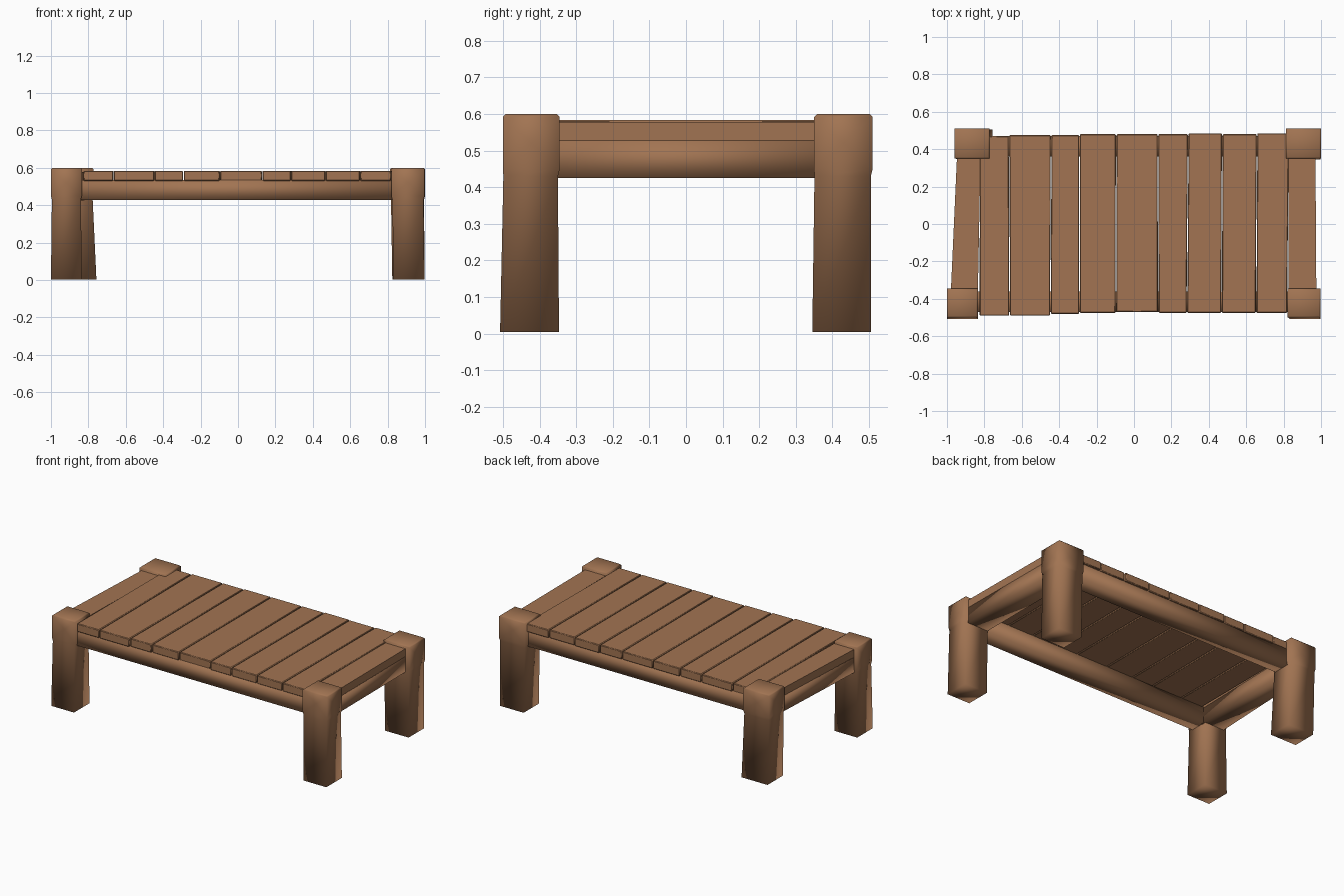
import bpy
import bmesh

cube = bpy.data.objects.get("Cube")
if cube:
    bpy.data.objects.remove(cube)

wood = bpy.data.materials.new("warm_brown_wood")
wood.use_nodes = True
wood.diffuse_color = (0.36, 0.175, 0.085, 1)
wood.node_tree.nodes["Principled BSDF"].inputs["Base Color"].default_value = wood.diffuse_color


def rect_z(z, x0, x1, y0, y1):
    return [(x0, y0, z), (x1, y0, z), (x1, y1, z), (x0, y1, z)]


def rect_y(y, x0, x1, z0, z1):
    return [(x0, y, z0), (x1, y, z0), (x1, y, z1), (x0, y, z1)]


def rect_x(x, y0, y1, z0, z1):
    return [(x, y0, z0), (x, y1, z0), (x, y1, z1), (x, y0, z1)]


def loft(name, rings, sharp=False, bevel=0, edit=None):
    """Skin four-sided rings into one closed solid."""
    bm = bmesh.new()
    rows = [[bm.verts.new(p) for p in ring] for ring in rings]
    for a, b in zip(rows, rows[1:]):
        for i in range(4):
            j = (i + 1) % 4
            bm.faces.new((a[i], a[j], b[j], b[i]))
    bm.faces.new(rows[0])
    bm.faces.new(rows[-1])
    bmesh.ops.recalc_face_normals(bm, faces=bm.faces)
    bm.normal_update()
    if edit:
        edit(bm)
    mesh = bpy.data.meshes.new(name)
    bm.to_mesh(mesh)
    bm.free()
    mesh.materials.append(wood)
    obj = bpy.data.objects.new(name, mesh)
    bpy.context.collection.objects.link(obj)
    if bevel:
        mod = obj.modifiers.new("worn_edges", "BEVEL")
        mod.width = bevel
        mod.segments = 1
    bpy.ops.object.select_all(action="DESELECT")
    obj.select_set(True)
    bpy.context.view_layer.objects.active = obj
    if sharp:
        bpy.ops.object.shade_smooth_by_angle(angle=0.4)
    else:
        bpy.ops.object.shade_smooth()
    return obj


# Legs: tapering posts with a swollen head, dented on its two outer faces
def leg(name, head, foot):
    x0, x1, y0, y1 = head
    neck = (x0 + 0.005, x1 - 0.005, y0 + 0.001, y1 - 0.005)
    crown = (x0 + 0.008, x1 - 0.008, y0 + 0.008, y1 - 0.008)
    sx, sy = (1 if x0 > 0 else -1), (1 if y0 > 0 else -1)

    def dent(bm):
        faces = [f for f in bm.faces
                 if 0.46 < f.calc_center_median().z < 0.58
                 and (f.normal.x * sx > 0.8 or f.normal.y * sy > 0.8)]
        bmesh.ops.poke(bm, faces=faces, offset=-0.012)

    loft(name, [rect_z(0.004, *foot), rect_z(0.43, *neck), rect_z(0.45, *head),
                rect_z(0.592, *head), rect_z(0.6, *crown)], edit=dent)


leg("front_right_leg", (-1.0, -0.835, -0.5, -0.345), (-1.0, -0.835, -0.508, -0.347))
leg("front_left_leg", (0.82, 0.997, -0.5, -0.345), (0.832, 0.997, -0.508, -0.347))
leg("back_right_leg", (-0.96, -0.772, 0.35, 0.51), (-0.945, -0.757, 0.345, 0.505))
leg("back_left_leg", (0.813, 1.0, 0.35, 0.51), (0.825, 0.997, 0.345, 0.505))

# Long rails joining the legs
for name, side in (("front_rail", -1), ("back_rail", 1)):
    y0, y1 = sorted((side * 0.47, side * 0.36))
    loft(name, [rect_x(x, y0, y1, 0.428, 0.535) for x in (-0.87, 0.87)])

# End rails, each capped by a board between the leg heads
for side, front, back in (("right", (-0.98, -0.835), (-0.945, -0.82)),
                          ("left", (0.825, 0.975), (0.825, 0.97))):
    for part, z0, z1, crisp in (("end_rail", 0.425, 0.527, False),
                                ("end_board", 0.525, 0.578, True)):
        loft(f"{side}_{part}", [rect_y(-0.38, *front, z0, z1),
                                rect_y(0.39, *back, z0, z1)], sharp=crisp)

# Deck planks: front seams, back seams and the overhang at both ends
front_seams = [-0.828, -0.665, -0.447, -0.292, -0.097, 0.13, 0.283, 0.468, 0.653, 0.82]
back_seams = [-0.825, -0.668, -0.443, -0.292, -0.095, 0.128, 0.29, 0.472, 0.658, 0.83]
front_ends = [0.49, 0.49, 0.48, 0.475, 0.47, 0.475, 0.475, 0.475, 0.475]
back_ends = [0.47, 0.475, 0.475, 0.48, 0.48, 0.48, 0.485, 0.48, 0.485]
gap = 0.002
for i, (front, back) in enumerate(zip(front_ends, back_ends)):
    loft(f"deck_plank_{i + 1}",
         [rect_y(-front, front_seams[i] + gap, front_seams[i + 1] - gap, 0.53, 0.584),
          rect_y(back, back_seams[i] + gap, back_seams[i + 1] - gap, 0.53, 0.584)],
         sharp=True, bevel=0.004)
